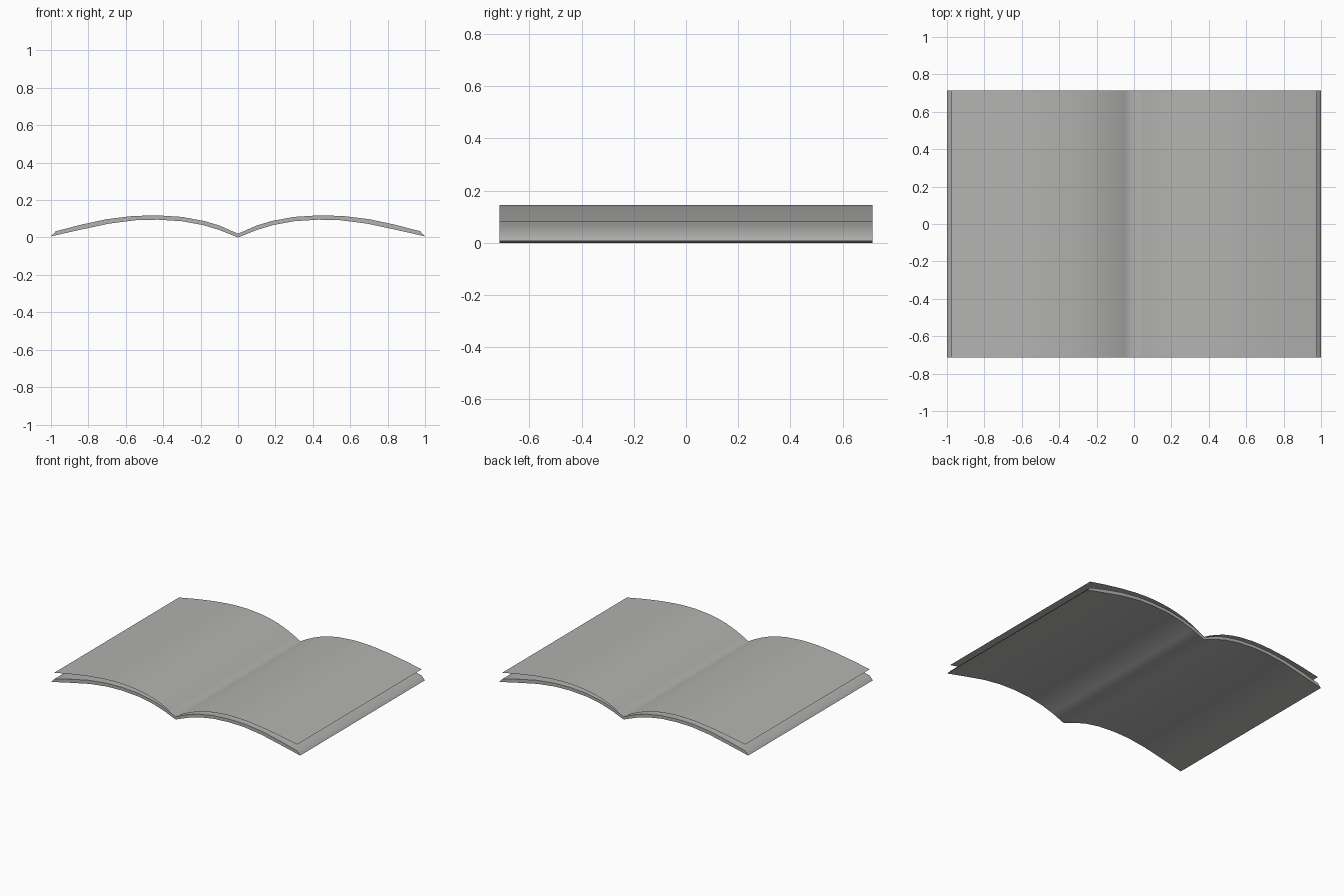
import bpy
import math

if "Cube" in bpy.data.objects:
    bpy.data.objects.remove(bpy.data.objects["Cube"])

HALF_DEPTH = 0.715

grey = bpy.data.materials.new("paper grey")
grey.diffuse_color = (0.45, 0.45, 0.44, 1)
grey.use_nodes = True
grey.node_tree.nodes["Principled BSDF"].inputs["Base Color"].default_value = grey.diffuse_color

# Right-half profiles (x, z), mirrored across the gutter
PAGE = [(0, 0.022), (0.05, 0.05), (0.10, 0.074), (0.17, 0.102), (0.24, 0.121),
        (0.31, 0.134), (0.42, 0.144), (0.50, 0.144), (0.58, 0.140),
        (0.70, 0.127), (0.84, 0.105), (0.975, 0.079)]
TOP = [(0, 0.020), (0.10, 0.064), (0.18, 0.088), (0.30, 0.110), (0.43, 0.118),
       (0.56, 0.115), (0.70, 0.098), (0.84, 0.068), (0.975, 0.033)]
BOTTOM = [(0, 0), (0.10, 0.040), (0.19, 0.067), (0.30, 0.087), (0.43, 0.095),
          (0.55, 0.092), (0.69, 0.074), (0.84, 0.042), (1.0, 0.006)]


def mirrored(half):
    return [(-x, z) for x, z in reversed(half[1:])] + half


def build(name, verts, faces, angle):
    mesh = bpy.data.meshes.new(name)
    mesh.from_pydata(verts, [], faces)
    mesh.materials.append(grey)
    obj = bpy.data.objects.new(name, mesh)
    bpy.context.collection.objects.link(obj)
    bpy.ops.object.select_all(action='DESELECT')
    obj.select_set(True)
    bpy.context.view_layer.objects.active = obj
    bpy.ops.object.shade_smooth_by_angle(angle=math.radians(angle))


def swept(profile):
    return [(x, y, z) for y in (-HALF_DEPTH, HALF_DEPTH) for x, z in profile]


# Loose upper page: one thin curved sheet
page = mirrored(PAGE)
n = len(page)
build("loose_page", swept(page),
      [(i, i + 1, n + i + 1, n + i) for i in range(n - 1)], 80)

# Page block: thick curved slab with slanted outer edges
top, bottom = mirrored(TOP), mirrored(BOTTOM)
n = len(top)
outline = bottom + top[::-1]
m = len(outline)
faces = [(i, m + i, m + (i + 1) % m, (i + 1) % m)[::-1] for i in range(m)]
for i in range(n - 1):
    quad = (i, i + 1, m - 2 - i, m - 1 - i)
    faces.append(quad)
    faces.append(tuple(m + k for k in reversed(quad)))
build("page_block", swept(outline), faces, 60)
